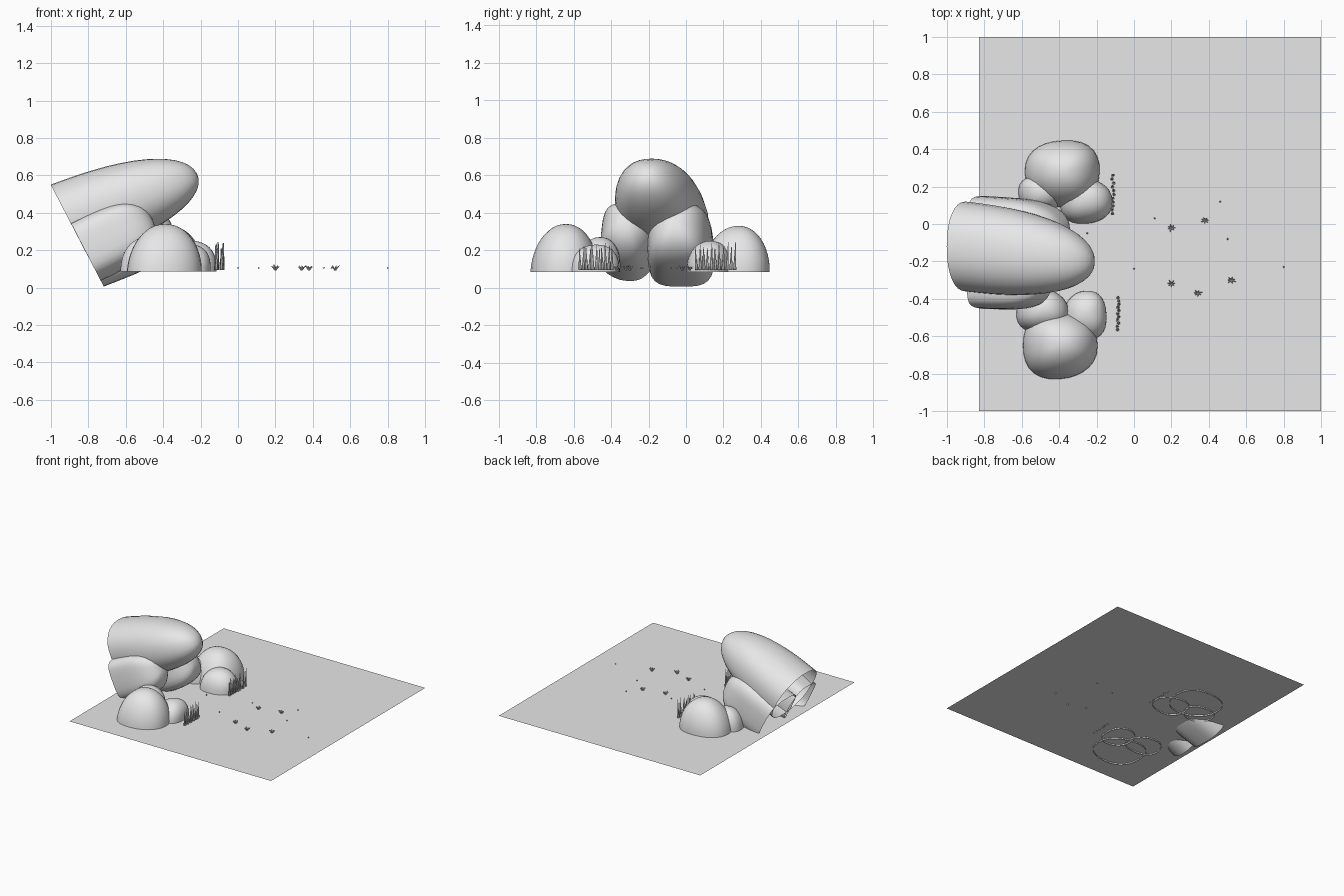
import bpy, bmesh, math, random
from mathutils import Vector, Matrix

random.seed(4)
old = bpy.data.objects.get("Cube")
if old:
    bpy.data.objects.remove(old, do_unlink=True)

GREY = (0.8, 0.8, 0.8, 1)
mat = bpy.data.materials.new("plain grey")
mat.use_nodes = True
mat.diffuse_color = GREY
mat.node_tree.nodes["Principled BSDF"].inputs["Base Color"].default_value = GREY

GROUND = 0.095


def finish(name, bm, smooth=True):
    mesh = bpy.data.meshes.new(name)
    bm.to_mesh(mesh)
    bm.free()
    mesh.materials.append(mat)
    for p in mesh.polygons:
        p.use_smooth = smooth
    obj = bpy.data.objects.new(name, mesh)
    bpy.context.collection.objects.link(obj)
    return obj


def power(value, e):
    return math.copysign(abs(value) ** e, value)


def loft(name, base, tip, side, up, bulge, e=1.0, waves=3, depth=0.0, phase=0.0,
         sides=32, steps=14):
    """Open shell: elliptical rings shrinking from base to tip."""
    bm = bmesh.new()
    base, tip, side, up = map(Vector, (base, tip, side, up))
    rings = []
    for k in range(steps):
        t = math.sin(k / steps * math.pi / 2)
        r = (1 - t ** bulge) ** 0.48
        centre = base.lerp(tip, t)
        ring = []
        for i in range(sides):
            a = 2 * math.pi * i / sides
            w = r * (1 + depth * math.cos(waves * a + phase))
            ring.append(bm.verts.new(centre + side * w * power(math.cos(a), e)
                                     + up * w * power(math.sin(a), e)))
        rings.append(ring)
    for low, high in zip(rings, rings[1:]):
        for i in range(sides):
            j = (i + 1) % sides
            bm.faces.new((low[i], low[j], high[j], high[i]))
    end = bm.verts.new(tip)
    for i in range(sides):
        bm.faces.new((rings[-1][i], rings[-1][(i + 1) % sides], end))
    bmesh.ops.recalc_face_normals(bm, faces=bm.faces)
    # the outside of an open shell points away from its axis
    bm.faces.ensure_lookup_table()
    f = bm.faces[0]
    if f.normal.dot(f.calc_center_median() - base) < 0:
        bmesh.ops.reverse_faces(bm, faces=bm.faces)
    return finish(name, bm)


# ground sheet
bm = bmesh.new()
bm.faces.new([bm.verts.new((x, y, GROUND))
              for x, y in ((-0.83, -1), (1, -1), (1, 1), (-0.83, 1))])
finish("ground", bm, False)

# leaning bullet-shaped boulders, open at the slanted back rim
RIM = Vector((-0.46, 0, 0.888))


def boulder(name, base, tip, half_width, half_height, bulge, e, waves, depth, phase):
    loft(name, base, tip, (0, half_width, 0), RIM * half_height, bulge, e,
         waves, depth, phase)


boulder("upper_boulder", (-0.90, -0.12, 0.355), (-0.22, -0.20, 0.61),
        0.24, 0.22, 2.5, 0.9, 5, 0.0, 0)
boulder("right_boulder", (-0.816, -0.31, 0.195), (-0.46, -0.32, 0.37),
        0.145, 0.175, 4, 0.75, 5, 0.03, 1)
boulder("left_boulder", (-0.807, -0.025, 0.178), (-0.36, -0.05, 0.35),
        0.18, 0.2, 4, 0.75, 4, 0.03, 3.14)

# mounds: name, centre x, centre y, half x, half y, top height
MOUNDS = (
    ("right_large_mound", -0.40, -0.65, 0.20, 0.18, 0.34),
    ("right_back_mound", -0.49, -0.47, 0.14, 0.115, 0.27),
    ("right_front_mound", -0.26, -0.49, 0.115, 0.13, 0.23),
    ("left_large_mound", -0.38, 0.27, 0.20, 0.18, 0.33),
    ("left_back_mound", -0.50, 0.16, 0.12, 0.10, 0.25),
    ("left_front_mound", -0.26, 0.12, 0.14, 0.12, 0.25),
)
for n, (name, x, y, rx, ry, top) in enumerate(MOUNDS):
    loft(name, (x, y, 0.085), (x + 0.01, y + 0.01, top), (rx, 0, 0), (0, ry, 0),
         1.9 if "large" in name else 2.6, 0.88, 3, 0.03, n * 1.3, 28, 12)


def spike(bm, foot, height, radius, lean):
    """Small tapering blade standing on the ground."""
    axis = Vector((lean[0], lean[1], 1)).normalized()
    turn = axis.to_track_quat('Z', 'Y').to_matrix().to_4x4()
    bmesh.ops.create_cone(bm, segments=6, radius1=radius, radius2=radius * 0.15,
                          depth=height, cap_ends=True,
                          matrix=Matrix.Translation(Vector(foot) + axis * height / 2) @ turn)


# rows of grass blades in front of the mounds
for name, x, y0, y1 in (("right_grass", -0.085, -0.565, -0.395),
                        ("left_grass", -0.112, 0.055, 0.26)):
    bm = bmesh.new()
    count = 11
    for i in range(count):
        y = y0 + (y1 - y0) * i / (count - 1)
        spike(bm, (x + random.uniform(-0.005, 0.005), y, GROUND),
              random.uniform(0.11, 0.15), 0.009,
              (random.uniform(-0.05, 0.05), random.uniform(-0.05, 0.05)))
    finish(name, bm)

# little leafy tufts
TUFTS = ((0.2, -0.02), (0.38, 0.02), (0.2, -0.32), (0.34, -0.37), (0.52, -0.30))
for n, (x, y) in enumerate(TUFTS):
    bm = bmesh.new()
    for i in range(7):
        a = 2 * math.pi * i / 7 + n
        spike(bm, (x, y, GROUND), random.uniform(0.025, 0.036), 0.006,
              (math.cos(a) * 1.1, math.sin(a) * 0.8))
    finish("tuft_%d" % (n + 1), bm, False)

# scattered pebbles
bm = bmesh.new()
for x, y in ((0.11, 0.03), (0.46, 0.12), (0.5, -0.08), (0.8, -0.23),
             (0, -0.24), (-0.25, -0.05)):
    bmesh.ops.create_icosphere(bm, subdivisions=1, radius=0.005,
                               matrix=Matrix.Translation((x, y, GROUND + 0.01)))
finish("pebbles", bm, False)

# flat patch of tiny dots in the clearing
bm = bmesh.new()
for i in range(14):
    for j in range(5):
        bmesh.ops.create_circle(bm, cap_ends=True, segments=6, radius=0.003,
                                matrix=Matrix.Translation((0.2 + i * 0.034,
                                                           -0.3 + j * 0.045,
                                                           GROUND + 0.001)))
finish("ground_dots", bm, False)
